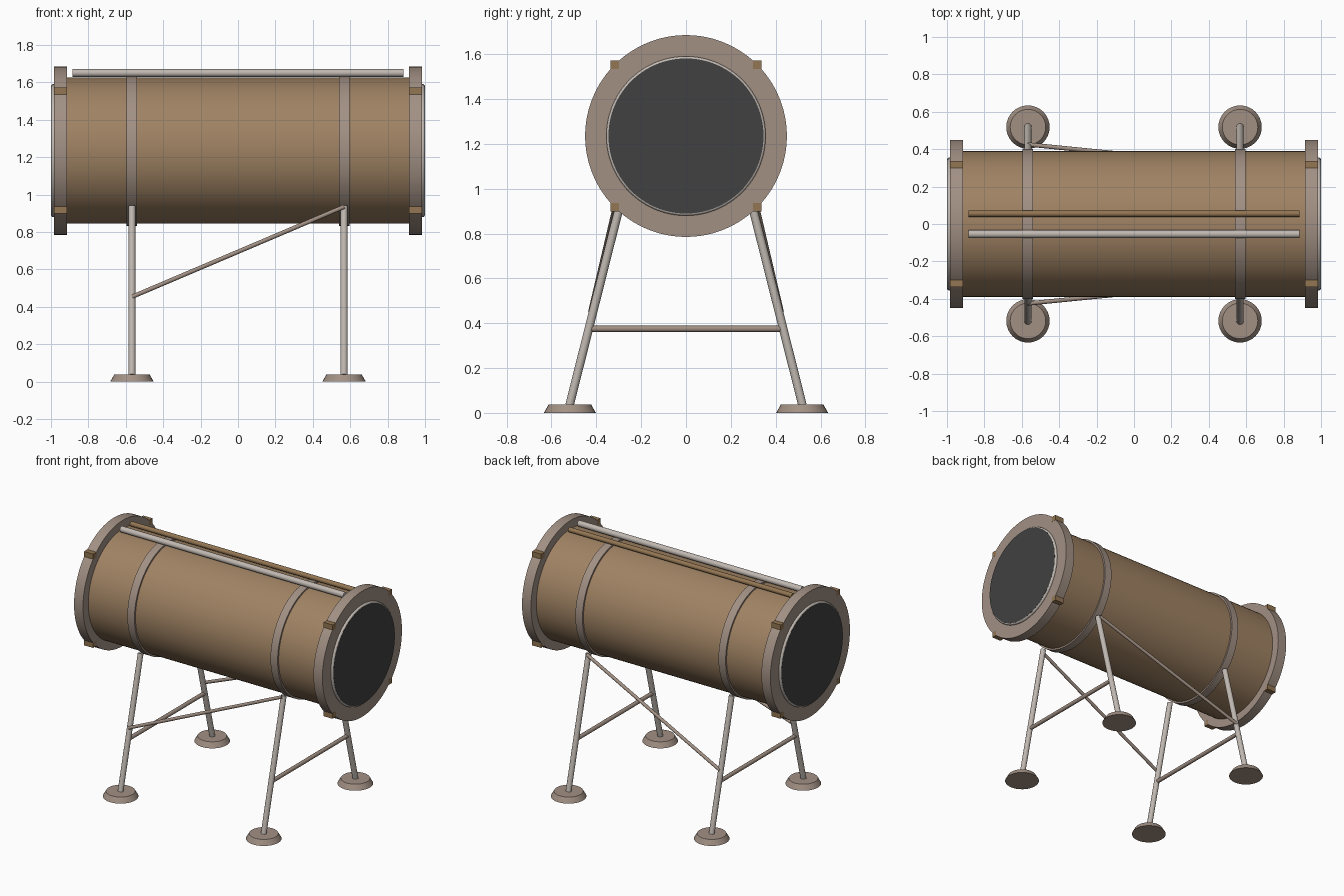
import bpy, math
from mathutils import Vector

if "Cube" in bpy.data.objects:
    bpy.data.objects.remove(bpy.data.objects["Cube"])

AXIS_Z = 1.235   # height of the barrel axis
LEG_X = 0.567    # distance of leg frames from the middle


def material(name, rgb):
    m = bpy.data.materials.new(name)
    m.diffuse_color = (*rgb, 1)
    m.use_nodes = True
    m.node_tree.nodes["Principled BSDF"].inputs["Base Color"].default_value = m.diffuse_color
    return m


TAN = material("tan_shell", (0.35, 0.225, 0.125))
TAUPE = material("taupe_metal", (0.36, 0.28, 0.23))
PALE = material("pale_metal", (0.53, 0.48, 0.44))
BROWN = material("brown_trim", (0.29, 0.18, 0.085))
DARK = material("dark_glass", (0.052, 0.052, 0.052))


def finish(name, mat, smooth=True):
    o = bpy.context.object
    o.name = name
    o.data.materials.append(mat)
    if smooth:
        bpy.ops.object.shade_smooth_by_angle(angle=math.radians(35))
    return o


def rod(name, a, b, r, mat, sides=16):
    """Cylinder between two points."""
    a, b = Vector(a), Vector(b)
    d = b - a
    bpy.ops.mesh.primitive_cylinder_add(
        vertices=sides, radius=r, depth=d.length, location=(a + b) / 2,
        rotation=d.to_track_quat('Z', 'Y').to_euler())
    return finish(name, mat)


def drum(name, x0, x1, r, mat, sides=96):
    """Cylinder along the barrel axis."""
    return rod(name, (x0, 0, AXIS_Z), (x1, 0, AXIS_Z), r, mat, sides)


def leg_y(z):
    """Sideways distance of the leaning leg at a height."""
    return 0.518 - (z - 0.04) * 0.252


# Barrel
drum("barrel", -0.93, 0.93, 0.39, TAN)

for s, end in ((-1, "left"), (1, "right")):
    # End flange, rounded rim and dark window
    drum(end + "_flange", s * 0.913, s * 0.984, 0.45, TAUPE)
    drum(end + "_rim_wall", s * 0.97, s * 0.989, 0.355, PALE)
    bpy.ops.mesh.primitive_torus_add(
        location=(s * 0.988, 0, AXIS_Z), rotation=(0, math.pi / 2, 0),
        major_radius=0.344, minor_radius=0.0115,
        major_segments=96, minor_segments=12)
    finish(end + "_rim", PALE)
    drum(end + "_window", s * 0.975, s * 0.9995, 0.346, DARK)

    # Four clamps round the flange
    for sy in (-1, 1):
        for sz in (-1, 1):
            bpy.ops.mesh.primitive_cube_add(
                size=1, location=(s * 0.949, sy * 0.317, AXIS_Z + sz * 0.317))
            bpy.context.object.scale = (0.072, 0.038, 0.038)
            finish(end + "_clamp", BROWN, False)

    # Support band round the barrel
    x = s * LEG_X
    drum(end + "_band", x - 0.028, x + 0.028, 0.402, TAUPE)

    # Legs, feet and the bar joining each pair
    for sy in (-1, 1):
        rod(end + "_leg", (x, sy * leg_y(0.035), 0.035),
            (x, sy * leg_y(0.938), 0.938), 0.019, PALE)
        bpy.ops.mesh.primitive_cone_add(
            vertices=32, radius1=0.116, radius2=0.095, depth=0.037,
            location=(x, sy * 0.518, 0.0185))
        finish(end + "_foot", TAUPE)
    y = leg_y(0.375)
    rod(end + "_cross_bar", (x, -y, 0.375), (x, y, 0.375), 0.014, TAUPE)

# Diagonal braces on both sides
for sy in (-1, 1):
    rod("diagonal_brace", (-LEG_X, sy * 0.425, 0.453),
        (LEG_X, sy * 0.312, 0.935), 0.0115, TAUPE, 12)

# Rails along the top
rod("pale_top_rail", (-0.885, -0.054, 1.65), (0.885, -0.054, 1.65), 0.021, PALE)
rod("brown_top_rail", (-0.885, 0.055, 1.647), (0.885, 0.055, 1.647), 0.017, BROWN)
